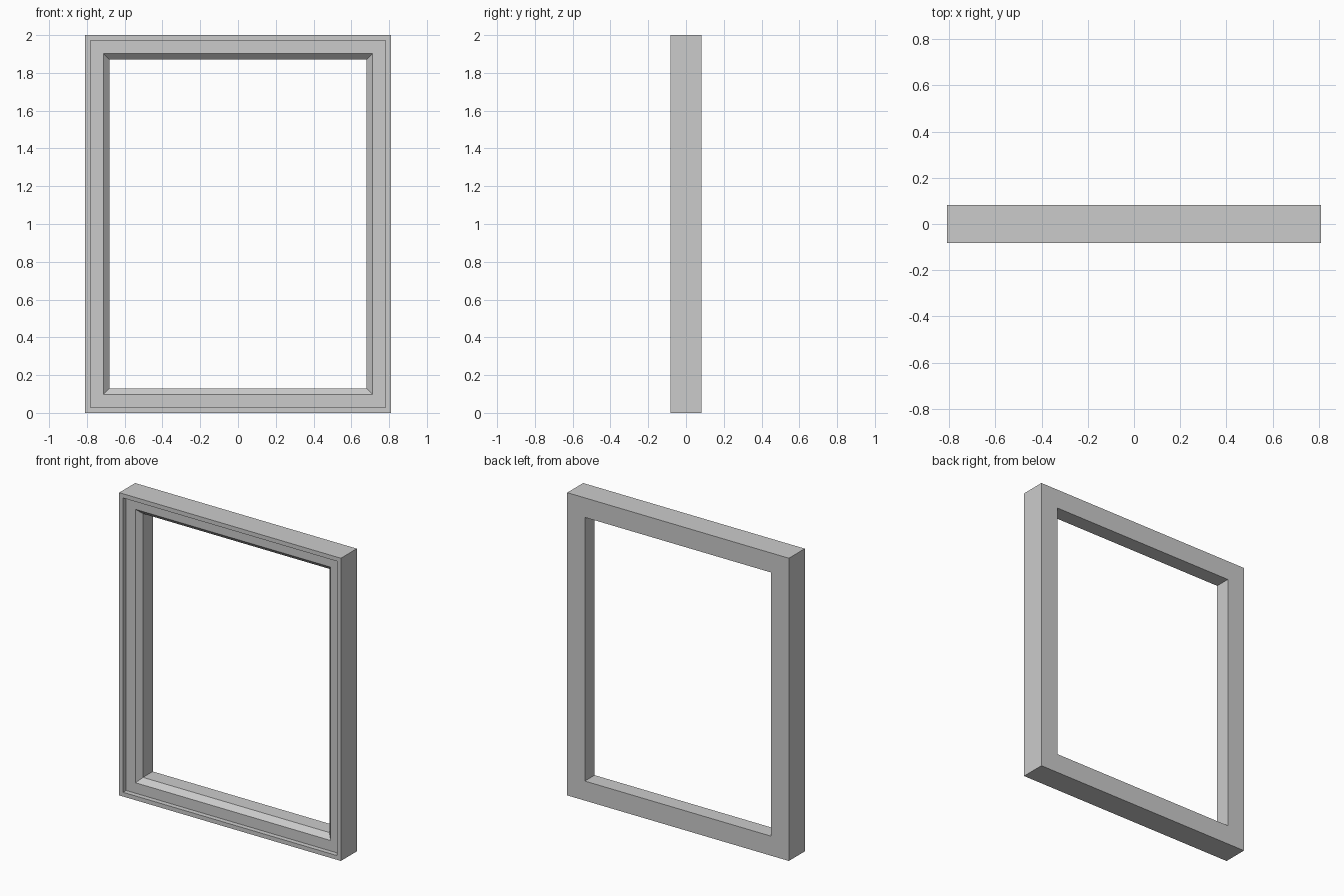
import bpy
import bmesh

if "Cube" in bpy.data.objects:
    bpy.data.objects.remove(bpy.data.objects["Cube"])

W, H = 0.81, 2.0  # half width, full height

# Frame cross-section: (inset from outer edge, depth y)
profile = [
    (0.0, 0.083), (0.0, -0.083),       # outer side
    (0.028, -0.083), (0.028, -0.051),  # raised rim and its step
    (0.097, -0.051),                   # recessed front face
    (0.129, -0.019),                   # sloped inner bevel
    (0.129, 0.083),                    # opening side, closes across the back
]

# Sweep the cross-section around the mitred rectangle
bm = bmesh.new()
rings = []
for inset, y in profile:
    x, lo, hi = W - inset, inset, H - inset
    corners = [(-x, lo), (x, lo), (x, hi), (-x, hi)]
    rings.append([bm.verts.new((cx, y, cz)) for cx, cz in corners])

for i, ring in enumerate(rings):
    following = rings[(i + 1) % len(rings)]
    for j in range(4):
        k = (j + 1) % 4
        bm.faces.new((ring[j], ring[k], following[k], following[j]))

bmesh.ops.recalc_face_normals(bm, faces=bm.faces)
mesh = bpy.data.meshes.new("window_frame")
bm.to_mesh(mesh)
bm.free()
bpy.context.collection.objects.link(bpy.data.objects.new("window_frame", mesh))
